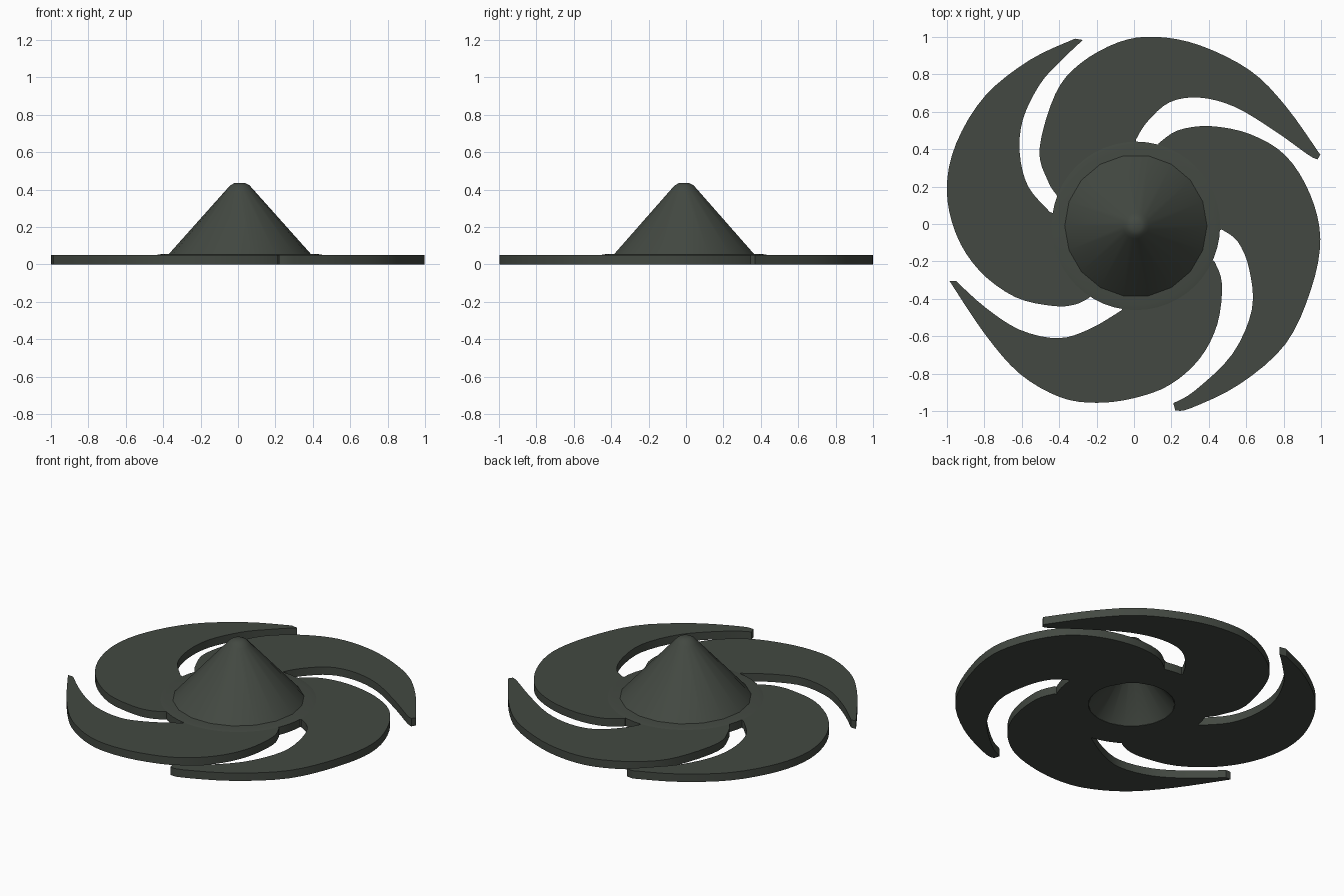
import bpy, bmesh, math
from mathutils import Vector

if "Cube" in bpy.data.objects:
    bpy.data.objects.remove(bpy.data.objects["Cube"])

mat = bpy.data.materials.new("dark_grey_green")
mat.diffuse_color = (0.056, 0.066, 0.054, 1)
mat.use_nodes = True
mat.node_tree.nodes["Principled BSDF"].inputs["Base Color"].default_value = mat.diffuse_color
CX, CY, T = 0.01, -0.01, 0.05


def finish(bm, name):
    bmesh.ops.recalc_face_normals(bm, faces=bm.faces)
    me = bpy.data.meshes.new(name)
    bm.to_mesh(me)
    bm.free()
    ob = bpy.data.objects.new(name, me)
    bpy.context.collection.objects.link(ob)
    me.materials.append(mat)
    bpy.ops.object.select_all(action='DESELECT')
    ob.select_set(True)
    bpy.context.view_layer.objects.active = ob
    bpy.ops.object.shade_smooth_by_angle(angle=math.radians(32))
    return ob


def smooth_path(pts, n=4):
    # Catmull-Rom curve through the points
    p = [pts[0]] + pts + [pts[-1]]
    out = []
    for a, b, c, d in zip(p, p[1:], p[2:], p[3:]):
        for k in range(n):
            t = k / n
            out.append(0.5 * (2 * b + (c - a) * t + (2 * a - 5 * b + 4 * c - d) * t * t
                              + (3 * b - a - 3 * c + d) * t ** 3))
    return out + [pts[-1]]


def blade(name, outer, inner, root):
    # flat curved blade: outer edge to the tip, inner edge back to the hub
    o = [Vector(p) for p in outer]
    i = [Vector(p) for p in inner]
    pts = smooth_path(o) + smooth_path(i) + [Vector(p) for p in root]
    bm = bmesh.new()
    face = bm.faces.new([bm.verts.new((p.x, p.y, 0)) for p in pts])
    ext = bmesh.ops.extrude_face_region(bm, geom=[face])
    bmesh.ops.translate(bm, vec=(0, 0, T),
                        verts=[v for v in ext["geom"] if isinstance(v, bmesh.types.BMVert)])
    finish(bm, name)


def lathe(name, profile, sides, closed=False):
    bm = bmesh.new()
    vs = [bm.verts.new((r, 0, z)) for r, z in profile]
    es = [bm.edges.new(e) for e in zip(vs, vs[1:])]
    if closed:
        es.append(bm.edges.new((vs[-1], vs[0])))
    bmesh.ops.spin(bm, geom=vs + es, axis=(0, 0, 1), cent=(0, 0, 0),
                   angle=2 * math.pi, steps=sides)
    bmesh.ops.remove_doubles(bm, verts=bm.verts, dist=1e-4)
    bmesh.ops.translate(bm, verts=bm.verts, vec=(CX, CY, 0))
    finish(bm, name)


# Four hand-shaped blades
blade("back_blade",
      [(-.41, .15), (-.46, .23), (-.505, .4), (-.42, .695), (-.29, .855), (-.085, .97),
       (.11, 1), (.35, .955), (.62, .82), (.81, .63), (.995, .37)],
      [(.98, .345), (.93, .37), (.755, .495), (.54, .625), (.35, .675), (.19, .65),
       (.07, .545), (.01, .45)],
      [(0, .3), (-.28, .1)])
blade("right_blade",
      [(.13, .43), (.235, .5), (.405, .523), (.62, .48), (.81, .365), (.94, .16),
       (.995, -.08), (.945, -.35), (.81, -.64), (.565, -.855), (.3, -.985), (.22, -.995)],
      [(.21, -.957), (.325, -.89), (.525, -.695), (.63, -.455), (.615, -.24),
       (.555, -.095), (.47, -.03)],
      [(.31, -.05), (.12, .29)])
blade("front_blade",
      [(.43, -.2), (.47, -.32), (.445, -.535), (.35, -.72), (.19, -.86), (0, -.93),
       (-.2, -.955), (-.395, -.925), (-.61, -.8), (-.795, -.59), (-.985, -.305)],
      [(-.95, -.305), (-.795, -.445), (-.61, -.565), (-.405, -.61), (-.235, -.56),
       (-.065, -.46)],
      [(0, -.32), (.3, -.12)])
blade("left_blade",
      [(-.24, -.395), (-.315, -.43), (-.43, -.438), (-.635, -.39), (-.825, -.25),
       (-.95, -.055), (-1, .185), (-.95, .43), (-.795, .685), (-.555, .877), (-.315, .99)],
      [(-.273, .983), (-.385, .877), (-.5, .75), (-.593, .56), (-.61, .375),
       (-.565, .2), (-.45, .065)],
      [(-.3, 0), (-.15, -.28)])

# Thin ring joining the blades
lathe("hub_flange", [(.25, 0), (.45, 0), (.45, .05), (.42, .055), (.25, .055)], 48, True)
# Blunt cone with a hollow underside
lathe("hub_cone", [(0, .435), (.03, .434), (.052, .422), (.07, .402), (.38, .055), (.25, .02),
                   (.25, 0), (.02, .29), (0, .3)], 18)
